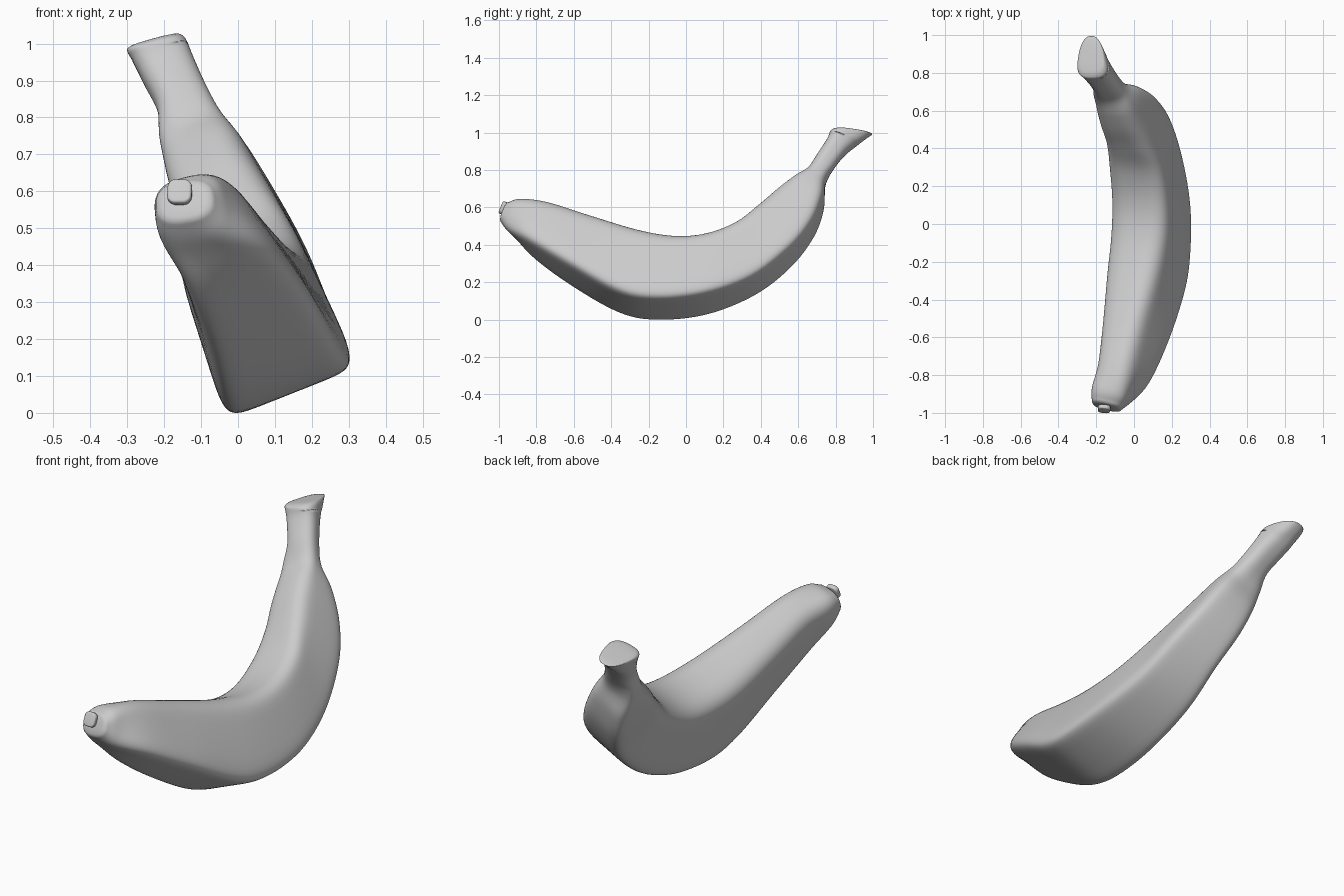
import bpy, bmesh, math
from mathutils import Vector

if "Cube" in bpy.data.objects:
    bpy.data.objects.remove(bpy.data.objects["Cube"])

# Each station: inner-curve midpoint, outer-curve midpoint, inner and outer half widths
STATIONS = [
    (-.147, -.935, .624, -.14, -.982, .508, .08, .082),
    (-.14, -.87, .634, -.11, -.935, .452, .098, .108),
    (-.115, -.72, .603, -.02, -.84, .375, .10, .138),
    (-.078, -.50, .525, .062, -.63, .237, .12, .162),
    (-.03, -.25, .447, .122, -.37, .09, .147, .183),
    (.003, -.05, .415, .142, -.17, .048, .155, .191),
    (.007, .12, .43, .148, .10, .074, .155, .185),
    (-.013, .28, .495, .123, .36, .172, .15, .166),
    (-.052, .40, .59, .087, .56, .327, .13, .145),
    (-.092, .49, .67, .022, .68, .477, .12, .133),
    (-.118, .57, .735, -.045, .735, .615, .11, .117),
    (-.133, .645, .795, -.11, .747, .72, .093, .095),
    (-.152, .70, .88, -.145, .79, .80, .074, .074),
    (-.195, .755, .965, -.185, .86, .885, .079, .072),
    (-.22, .77, 1.0, -.217, .96, .963, .094, .059),
    (-.228, .785, 1.008, -.226, .995, .987, .088, .052),
]
SIDES, STEPS = 48, 6


def spline(rows, steps):
    """Catmull-Rom interpolation between stations."""
    out, n = [], len(rows)
    for i in range(n - 1):
        quad = [rows[max(0, min(n - 1, i + k))] for k in (-1, 0, 1, 2)]
        for j in range(steps):
            t = j / steps
            out.append([.5 * (2 * b + (c - a) * t + (2 * a - 5 * b + 4 * c - d) * t * t
                              + (3 * b - a - 3 * c + d) * t ** 3)
                        for a, b, c, d in zip(*quad)])
    return out + [list(rows[-1])]


def power(v, p):
    return math.copysign(abs(v) ** (2 / p), v)


def ring(row, tangent, bulk):
    """Rounded trapezoid: crisp on the outer curve, softer on the inner."""
    inner, outer = Vector(row[:3]), Vector(row[3:6])
    side = tangent.cross(inner - outer).normalized()
    pts = []
    for i in range(SIDES):
        a = math.tau * (i + .5) / SIDES
        c, s = math.cos(a), math.sin(a)
        p = 2.6 + bulk * (3.3 - 2.1 * s)
        x, k = power(c, p), (power(s, p) + 1) / 2
        pts.append(outer.lerp(inner, k) + side * x * (row[7] + (row[6] - row[7]) * k))
    return pts


def finish(bm, name, angle):
    bmesh.ops.recalc_face_normals(bm, faces=bm.faces[:])
    mesh = bpy.data.meshes.new(name)
    bm.to_mesh(mesh)
    bm.free()
    ob = bpy.data.objects.new(name, mesh)
    bpy.context.collection.objects.link(ob)
    bpy.ops.object.select_all(action='DESELECT')
    ob.select_set(True)
    bpy.context.view_layer.objects.active = ob
    bpy.ops.object.shade_smooth_by_angle(angle=math.radians(angle))
    return ob


# Banana body and stem as one loft
rows = spline(STATIONS, STEPS)
mids = [(Vector(r[:3]) + Vector(r[3:6])) / 2 for r in rows]
last = len(rows) - 1
rings = []
for i, r in enumerate(rows):
    tangent = mids[min(last, i + 3)] - mids[max(0, i - 3)]
    if i > last - 9:  # stem end levels out
        tangent.x *= .55
    bulk = max(0, math.sin(math.pi * min(1, i / last * 1.3))) ** 1.4
    rings.append(ring(r, tangent, bulk))


# Rounded blossom tip and softened stem end
def cap(points, push):
    mid = sum(points, Vector()) / SIDES
    return [[mid + (p - mid) * s + push * d for p in points]
            for s, d in ((.92, .5), (.75, .85), (.35, 1))]


tip_push = (mids[0] - mids[1]).normalized() * .014
rings = cap(rings[0], tip_push)[::-1] + rings + cap(rings[-1], Vector((0, 0, .006)))

bm = bmesh.new()
loops = [[bm.verts.new(p) for p in pts] for pts in rings]
for a, b in zip(loops, loops[1:]):
    for i in range(SIDES):
        j = (i + 1) % SIDES
        bm.faces.new((a[i], a[j], b[j], b[i]))
bm.faces.new(loops[0])
bm.faces.new(loops[-1])
low = min(v.co.z for v in bm.verts)
bmesh.ops.translate(bm, verts=bm.verts[:], vec=(0, 0, -low))
finish(bm, "banana_body", 170)

# Small rounded-square blossom button on the tip
bm = bmesh.new()
bmesh.ops.create_cube(bm, size=1)
bmesh.ops.scale(bm, vec=(.07, .066, .024), verts=bm.verts[:])
upright = [e for e in bm.edges if abs(e.verts[0].co.z - e.verts[1].co.z) > .01]
bmesh.ops.bevel(bm, geom=upright, offset=.022, segments=5, profile=.5, affect='EDGES')
rims = [e for e in bm.edges if abs(e.verts[0].co.z - e.verts[1].co.z) < .001]
bmesh.ops.bevel(bm, geom=[e for e in rims if e.calc_face_angle(0) > 1],
                offset=.007, segments=3, profile=.5, affect='EDGES')
button = finish(bm, "blossom_button", 50)
button.location = (-.158, -.978, .598)
button.rotation_euler = Vector((-.1, -.92, .4)).to_track_quat('Z', 'X').to_euler()
